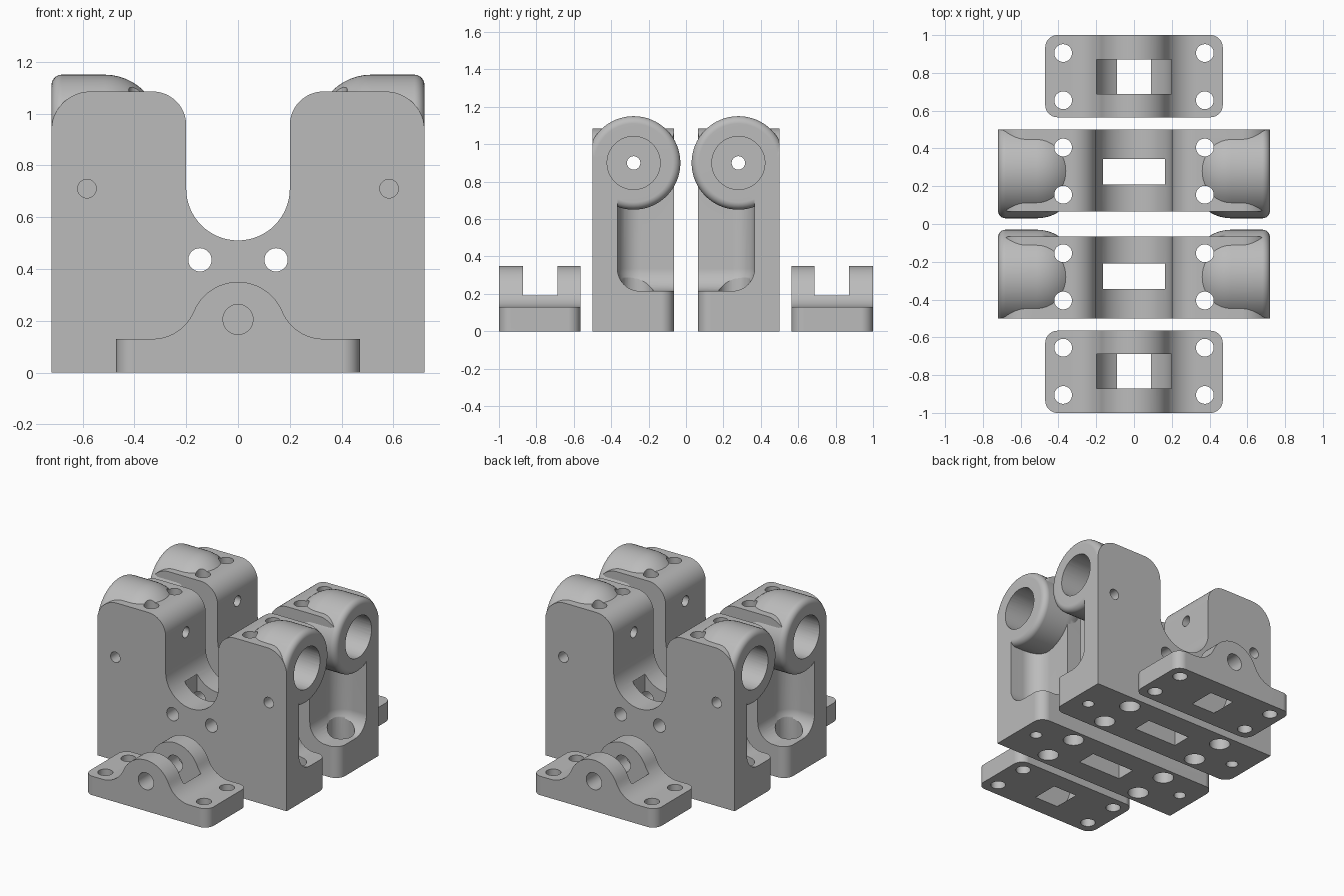
import bpy, bmesh
from math import radians, cos, sin, pi
from mathutils import Matrix, Vector

cube = bpy.data.objects.get("Cube")
if cube:
    bpy.data.objects.remove(cube, do_unlink=True)

metal = bpy.data.materials.new("grey metal")
metal.use_nodes = True
GREY = (0.5, 0.5, 0.5, 1)
metal.diffuse_color = GREY
for node in metal.node_tree.nodes:
    if node.type == 'BSDF_PRINCIPLED':
        node.inputs["Base Color"].default_value = GREY
        node.inputs["Roughness"].default_value = 0.6


def finish(bm, name):
    bmesh.ops.recalc_face_normals(bm, faces=bm.faces)
    mesh = bpy.data.meshes.new(name)
    bm.to_mesh(mesh)
    bm.free()
    mesh.materials.append(metal)
    ob = bpy.data.objects.new(name, mesh)
    bpy.context.collection.objects.link(ob)
    return ob


def arc(cx, cy, r, start, end, n=12):
    angles = [radians(start + (end - start) * i / n) for i in range(n + 1)]
    return [(cx + r * cos(a), cy + r * sin(a)) for a in angles]


def prism(name, points, axis, low, high):
    """Extrude a 2D outline along Y or Z."""
    bm = bmesh.new()
    place = (lambda a, b: (a, low, b)) if axis == 'Y' else (lambda a, b: (a, b, low))
    bm.faces.new([bm.verts.new(place(*p)) for p in points])
    bmesh.ops.remove_doubles(bm, verts=bm.verts, dist=0.003)
    shift = Vector((0, high - low, 0) if axis == 'Y' else (0, 0, high - low))
    ext = bmesh.ops.extrude_face_region(bm, geom=bm.faces[:])
    bmesh.ops.translate(bm, vec=shift,
                        verts=[g for g in ext['geom'] if isinstance(g, bmesh.types.BMVert)])
    return finish(bm, name)


def footprint(w, y0, y1, r0, r1):
    """Rectangle outline with rounded corners, r0 at y0 and r1 at y1."""
    return (arc(-w + r0, y0 + r0, r0, 180, 270) + arc(w - r0, y0 + r0, r0, 270, 360)
            + arc(w - r1, y1 - r1, r1, 0, 90) + arc(-w + r1, y1 - r1, r1, 90, 180))


def box(low, high, bevel=0):
    bm = bmesh.new()
    low, high = Vector(low), Vector(high)
    bmesh.ops.create_cube(bm, size=1)
    for v in bm.verts:
        v.co = (low + high) / 2 + v.co * (high - low)
    if bevel:
        bmesh.ops.bevel(bm, geom=bm.edges[:], offset=bevel, segments=8,
                        profile=0.5, affect='EDGES')
    return finish(bm, "cutter")


def rod(axis, a, b, r, low, high):
    """Cylinder along an axis; a and b are the other two coordinates in order."""
    bm = bmesh.new()
    mid = (low + high) / 2
    rot = {'X': Matrix.Rotation(pi / 2, 4, 'Y'), 'Y': Matrix.Rotation(pi / 2, 4, 'X'),
           'Z': Matrix()}[axis]
    pos = {'X': (mid, a, b), 'Y': (a, mid, b), 'Z': (a, b, mid)}[axis]
    bmesh.ops.create_cone(bm, cap_ends=True, segments=40, radius1=r, radius2=r,
                          depth=high - low, matrix=Matrix.Translation(pos) @ rot)
    return finish(bm, "cutter")


def combine(ob, tool, operation='DIFFERENCE'):
    tool.hide_render = True
    mod = ob.modifiers.new("combine", 'BOOLEAN')
    mod.operation, mod.object, mod.solver = operation, tool, 'EXACT'
    bpy.context.view_layer.update()
    result = bpy.data.meshes.new_from_object(
        ob.evaluated_get(bpy.context.evaluated_depsgraph_get()))
    ob.modifiers.clear()
    ob.data = result
    bpy.data.objects.remove(tool, do_unlink=True)


def boss(side, y, z):
    """Round boss along X with a domed inner end and a softened outer rim."""
    R, x0, x1, dome, rim = 0.25, 0.3, 0.72, 0.215, 0.04
    outline = ([(x0, 0)] + arc(x0 + dome, R - dome, dome, 180, 90)
               + arc(x1 - rim, R - rim, rim, 90, 0, 6) + [(x1, 0)])
    bm = bmesh.new()
    vs = [bm.verts.new((side * x, y, z + r)) for x, r in outline]
    edges = [bm.edges.new(pair) for pair in zip(vs, vs[1:])]
    bmesh.ops.spin(bm, geom=vs + edges, cent=(0, y, z), axis=(1, 0, 0),
                   angle=2 * pi, steps=64)
    bmesh.ops.remove_doubles(bm, verts=bm.verts, dist=0.0005)
    return finish(bm, "boss")


def shade(ob):
    for other in bpy.context.selected_objects:
        other.select_set(False)
    ob.select_set(True)
    bpy.context.view_layer.objects.active = ob
    bpy.ops.object.shade_smooth_by_angle(angle=radians(28))
    mod = ob.modifiers.new("even_normals", 'WEIGHTED_NORMAL')
    mod.keep_sharp = True


def mirrored(ob, name):
    copy = bpy.data.objects.new(name, ob.data.copy())
    bpy.context.collection.objects.link(copy)
    copy.data.transform(Matrix.Scale(-1, 4, (0, 1, 0)))
    copy.data.flip_normals()
    return copy


# Upright block with a U-shaped channel
Y0, Y1 = -0.5, -0.065
outline = ([(-0.72, 0), (0.72, 0)] + arc(0.57, 0.935, 0.15, 0, 90)
           + arc(0.33, 0.955, 0.13, 90, 180) + arc(0, 0.71, 0.2, 0, -180, 32)
           + arc(-0.33, 0.955, 0.13, 0, 90) + arc(-0.57, 0.935, 0.15, 90, 180))
block = prism("front_block", outline, 'Y', Y0, Y1)
combine(block, prism("cutter", footprint(0.72, Y0, Y1, 0, 0.07), 'Z', -0.1, 1.3), 'INTERSECT')

BY, BZ = -0.28, 0.9
for s in (-1, 1):
    # Side pocket, then the boss above it
    x0, x1 = sorted((s * 0.5, s * 1.1))
    combine(block, box((x0, -0.367, 0.215), (x1, 0.3, BZ), 0.12))
    knob = boss(s, BY, BZ)
    combine(knob, box((-1, Y0, 0), (1, 0.5, 2)), 'INTERSECT')
    combine(block, knob, 'UNION')
    # Bearing bore
    x0, x1 = sorted((s * 0.47, s * 0.9))
    combine(block, rod('X', BY, BZ, 0.142, x0, x1))
    # Set screw and cross holes
    combine(block, rod('Y', s * 0.583, 0.71, 0.036, -0.6, -0.35))
    combine(block, rod('Y', s * 0.147, 0.435, 0.045, -0.6, 0))
    # Vertical bolt holes with recesses underneath
    for y in (-0.405, -0.155):
        combine(block, rod('Z', s * 0.375, y, 0.047, -0.1, 1.3))
        combine(block, rod('Z', s * 0.375, y, 0.066, -0.1, 0.12))
    # Stepped hole in the pocket floor
    combine(block, rod('Z', s * 0.6, -0.26, 0.085, 0.08, 0.4))
    combine(block, rod('Z', s * 0.6, -0.26, 0.038, -0.1, 0.2))
# Shaft hole and belt slot
combine(block, rod('X', BY, BZ, 0.036, -0.9, 0.9))
combine(block, box((-0.165, -0.345, -0.1), (0.165, -0.21, 0.7)))

# Low clevis bracket
B0, B1 = -1.0, -0.565
outline = ([(-0.47, 0), (0.47, 0), (0.47, 0.13)] + arc(0.33, 0.302, 0.172, 270, 202.5)
           + arc(0, 0.165, 0.185, 22.5, 157.5, 24)
           + arc(-0.33, 0.302, 0.172, -22.5, -90) + [(-0.47, 0.13)])
bracket = prism("front_bracket", outline, 'Y', B0, B1)
combine(bracket, prism("cutter", footprint(0.47, B0, B1, 0.065, 0.065), 'Z', -0.1, 0.6),
        'INTERSECT')
# Round wheel slot, pin hole and bolt holes
combine(bracket, prism("cutter", arc(0, 0.178, 0.2, 0, 180, 24) + arc(0, 0.178, 0.2, 180, 360, 24),
                       'Y', -0.872, -0.687))
combine(bracket, box((-0.12, -0.872, 0.2), (0.12, -0.687, 0.5)))
combine(bracket, rod('Y', 0, 0.205, 0.058, -1.1, -0.5))
for s in (-1, 1):
    for y in (-0.905, -0.655):
        combine(bracket, rod('Z', s * 0.375, y, 0.047, -0.1, 0.3))

# Rear pair
for part in (block, bracket, mirrored(block, "back_block"), mirrored(bracket, "back_bracket")):
    shade(part)
